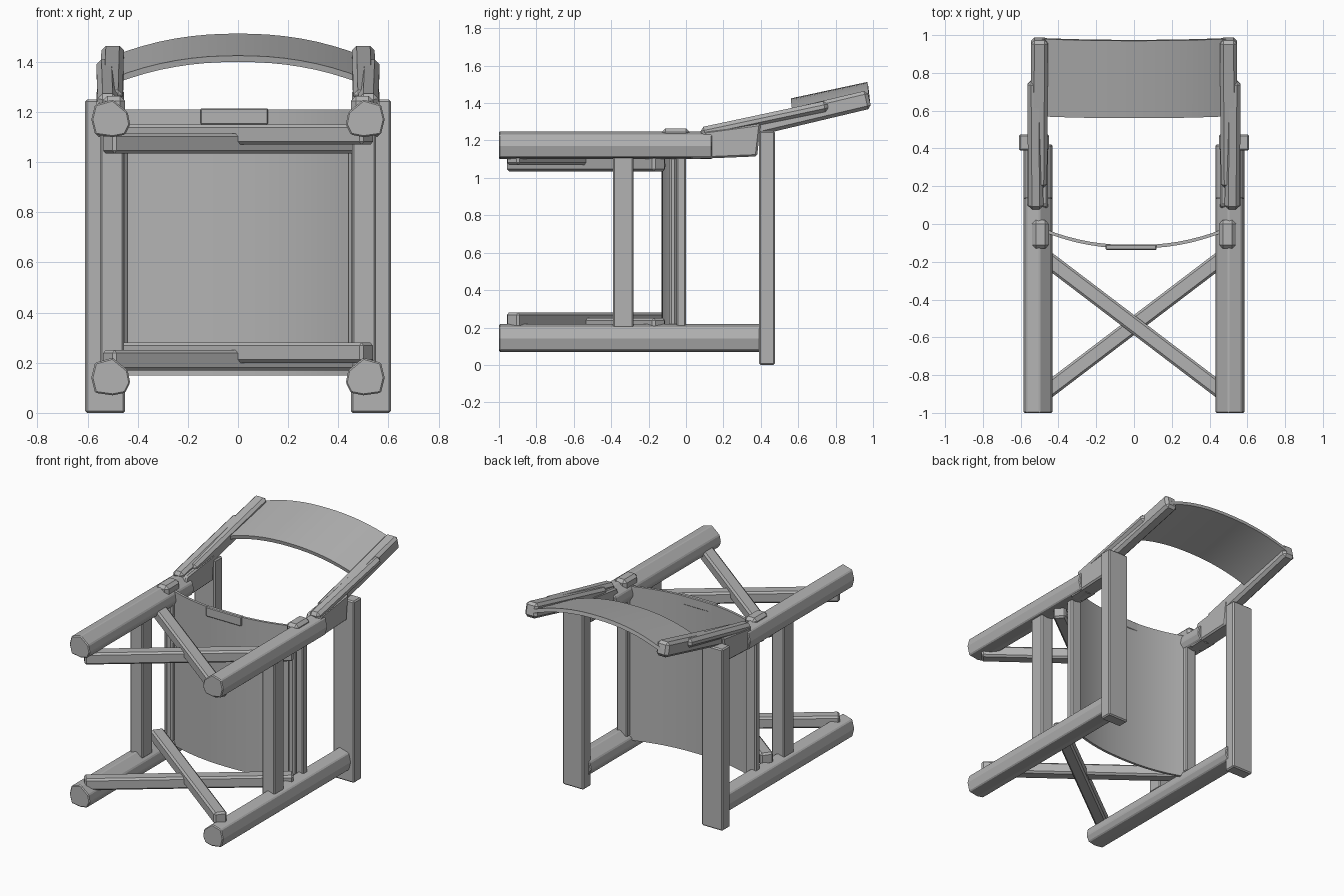
import bpy, bmesh
from mathutils import Vector

cube = bpy.data.objects.get("Cube")
if cube:
    bpy.data.objects.remove(cube, do_unlink=True)

grey = bpy.data.materials.new("plain grey")
grey.use_nodes = True
colour = (0.45, 0.45, 0.45, 1)
grey.diffuse_color = colour
grey.node_tree.nodes["Principled BSDF"].inputs["Base Color"].default_value = colour


def finish(name, bm, bevel=0.0, segments=1, smooth=False):
    bmesh.ops.recalc_face_normals(bm, faces=bm.faces)
    mesh = bpy.data.meshes.new(name)
    bm.to_mesh(mesh)
    bm.free()
    mesh.materials.append(grey)
    ob = bpy.data.objects.new(name, mesh)
    bpy.context.collection.objects.link(ob)
    if bevel:
        mod = ob.modifiers.new("Worn edges", 'BEVEL')
        mod.width, mod.segments = bevel, segments
    if smooth:
        bpy.ops.object.select_all(action='DESELECT')
        ob.select_set(True)
        bpy.context.view_layer.objects.active = ob
        bpy.ops.object.shade_smooth_by_angle(angle=0.5)
    return ob


def loft(name, outline, sweep, **kw):
    """Extrude a closed outline of points along a vector."""
    bm = bmesh.new()
    face = bm.faces.new([bm.verts.new(p) for p in outline])
    new = bmesh.ops.extrude_face_region(bm, geom=[face])["geom"]
    bmesh.ops.translate(bm, vec=sweep,
                        verts=[v for v in new if isinstance(v, bmesh.types.BMVert)])
    return finish(name, bm, **kw)


def beam(name, a, b, width, height, bevel=0.012):
    """Straight bar with a rectangular section, its wide side kept level."""
    a, b = Vector(a), Vector(b)
    along = (b - a).normalized()
    side = along.cross(Vector((0, 0, 1))).normalized() * width / 2
    up = side.normalized().cross(along) * height / 2
    return loft(name, [a + side + up, a - side + up, a - side - up, a + side - up],
                b - a, bevel=bevel)


def box(name, x, y, z, bevel=0.008):
    outline = [(x[0], y[0], z[0]), (x[1], y[0], z[0]),
               (x[1], y[1], z[0]), (x[0], y[1], z[0])]
    return loft(name, outline, Vector((0, 0, z[1] - z[0])), bevel=bevel)


# Ridged section shared by the long rails: x and z offset
section = [(0.43, 0.05), (0.44, 0.1), (0.5, 0.15), (0.57, 0.13),
           (0.585, 0.07), (0.57, 0.01), (0.5, 0), (0.45, 0.01)]

for side, s in (("left", 1), ("right", -1)):
    def span(a, b):
        return sorted((s * a, s * b))

    # Long rails and the sloping back arm
    for level, z, end in (("lower", 0.07, 0.42), ("upper", 1.10, 0.14)):
        loft(f"{side}_{level}_rail", [(s * x, -1, z + dz) for x, dz in section],
             Vector((0, end + 1, 0)), bevel=0.006)
    beam(f"{side}_back_arm", (s * 0.505, 0.2, 1.235), (s * 0.5, 0.98, 1.42), 0.09, 0.10, 0.018)
    beam(f"{side}_arm_plate", (s * 0.52, 0.08, 1.24), (s * 0.525, 0.76, 1.385), 0.08, 0.06, 0.02)
    loft(f"{side}_arm_joint",
         [(s * 0.455, y, z) for y, z in ((0.02, 1.10), (0.38, 1.115), (0.40, 1.29), (0.1, 1.25))],
         Vector((s * 0.11, 0, 0)), bevel=0.01)

    # Uprights
    box(f"{side}_arm_post", span(0.45, 0.61), (0.39, 0.475), (0, 1.25))
    box(f"{side}_front_upright", span(0.455, 0.55), (-0.39, -0.28), (0.18, 1.15))
    box(f"{side}_seat_rail", span(0.45, 0.53), (-0.05, 0), (0.18, 1.17))
    box(f"{side}_seat_batten", span(0.44, 0.49), (-0.09, -0.05), (0.18, 1.2), 0.012)

    # Hinge pieces
    beam(f"{side}_hinge_tab", (s * 0.48, -0.2, 1.14), (s * 0.475, -0.12, 1.05), 0.04, 0.05)
    box(f"{side}_hinge_lug", span(0.45, 0.54), (-0.13, 0.02), (1.14, 1.265), 0.02)

# Crossed stretchers, one pair at each level
for level, za, zb in (("upper", 1.11, 1.075), ("lower", 0.24, 0.21)):
    beam(f"{level}_stretcher_a", (-0.52, -0.14, za), (0.52, -0.93, za), 0.085, 0.08)
    beam(f"{level}_stretcher_b", (0.52, -0.14, zb), (-0.52, -0.93, zb), 0.085, 0.08)


def sling(name, spread, sag, depth, sweep, offset):
    """Curved cloth panel: a shallow bow swept along a vector."""
    n = 16
    ts = [2 * i / n - 1 for i in range(n + 1)]
    bow = [Vector(offset) + Vector((t * spread, 0, 0)) + sag * (1 - abs(t) ** 2.2) for t in ts]
    back = [p + depth for p in reversed(bow)]
    return loft(name, bow + back, Vector(sweep), smooth=True)


# Cloth seat and backrest
sling("seat_cloth", 0.47, Vector((0, -0.085, 0)), Vector((0, 0.018, 0)),
      (0, 0, 1.06), (0, -0.045, 0.15))
sling("backrest_cloth", 0.5, Vector((0, -0.01, 0.09)), Vector((0, 0.005, -0.025)),
      (0, 0.41, 0.088), (0, 0.57, 1.335))

# Hem strips on the cloth
box("seat_top_hem", (-0.15, 0.12), (-0.138, -0.108), (1.15, 1.215), 0.005)
